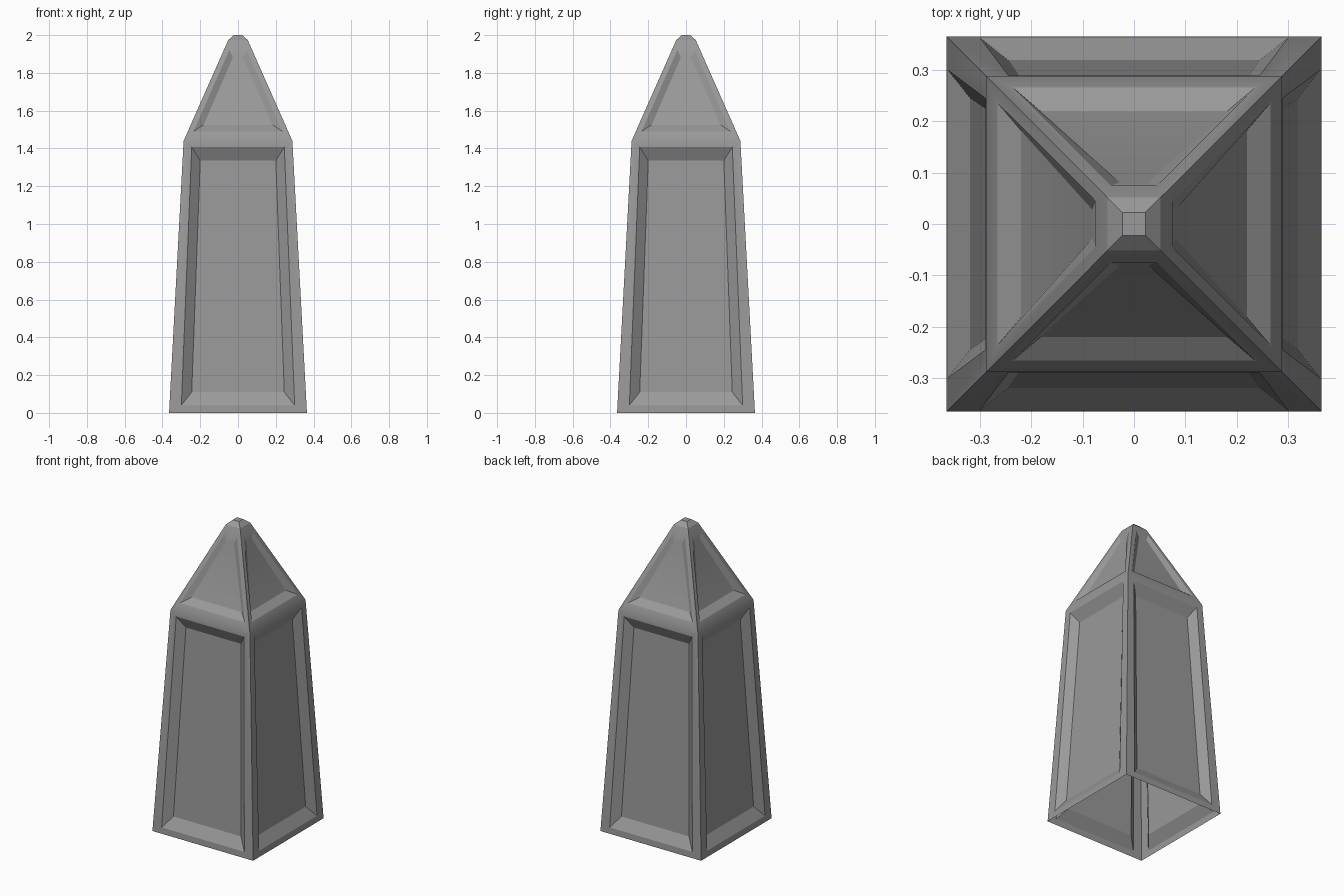
import bpy, bmesh, math
from mathutils import Matrix, Vector

if "Cube" in bpy.data.objects:
    bpy.data.objects.remove(bpy.data.objects["Cube"])

# half-width profile (half width, z): base, shoulder, end of spire, tip
PROFILE = [(0.365, 0), (0.288, 1.44), (0.052, 1.973), (0.022, 2.0)]


def half(z):
    for (w0, z0), (w1, z1) in zip(PROFILE, PROFILE[1:]):
        if z <= z1:
            return w0 + (w1 - w0) * (z - z0) / (z1 - z0)
    return PROFILE[-1][0]


def trapezoid(bm, bottom, top, low=0.0, high=0.0):
    """Corners on the front face, sunk by low/high; bottom/top = (half width, z)."""
    pts = [(-bottom[0], bottom[1], low), (bottom[0], bottom[1], low),
           (top[0], top[1], high), (-top[0], top[1], high)]
    return [bm.verts.new((x, d - half(z), z)) for x, z, d in pts]


def bridge(bm, a, b):
    for i in range(4):
        j = (i + 1) % 4
        bm.faces.new((a[i], a[j], b[j], b[i]))


def panelled_face(bm, outer, rim, floor, low, high):
    """Frame, sloped bevel and sunken floor."""
    a = trapezoid(bm, *outer)
    b = trapezoid(bm, *rim)
    c = trapezoid(bm, *floor, low, high)
    bridge(bm, a, b)
    bridge(bm, b, c)
    bm.faces.new(c)


bm = bmesh.new()
# wall panel
panelled_face(bm, PROFILE[0:2], [(0.30, 0.04), (0.245, 1.408)],
              [(0.245, 0.11), (0.20, 1.335)], 0.04, 0.04)
# spire panel, shallower towards the top
panelled_face(bm, PROFILE[1:3], [(0.236, 1.49), (0.045, 1.922)],
              [(0.182, 1.525), (0.028, 1.88)], 0.03, 0.012)
# sloped tip
bm.faces.new(trapezoid(bm, PROFILE[2], PROFILE[3]))

# repeat the front on all four sides
front = bm.verts[:] + bm.edges[:] + bm.faces[:]
for k in (1, 2, 3):
    new = bmesh.ops.duplicate(bm, geom=front)["geom"]
    bmesh.ops.rotate(bm, verts=[g for g in new if isinstance(g, bmesh.types.BMVert)],
                     cent=Vector(), matrix=Matrix.Rotation(k * math.pi / 2, 3, 'Z'))

# flat cap on the tip; the underside stays open
w, z = PROFILE[-1]
bm.faces.new([bm.verts.new((x, y, z)) for x, y in ((-w, -w), (w, -w), (w, w), (-w, w))])
bmesh.ops.remove_doubles(bm, verts=bm.verts[:], dist=0.0005)
bmesh.ops.recalc_face_normals(bm, faces=bm.faces[:])

mesh = bpy.data.meshes.new("obelisk")
bm.to_mesh(mesh)
bm.free()
obj = bpy.data.objects.new("obelisk", mesh)
bpy.context.collection.objects.link(obj)

# dark grey stone
stone = bpy.data.materials.new("dark_stone")
stone.diffuse_color = (0.32, 0.32, 0.32, 1)
stone.use_nodes = True
stone.node_tree.nodes["Principled BSDF"].inputs["Base Color"].default_value = stone.diffuse_color
mesh.materials.append(stone)

bpy.context.view_layer.objects.active = obj
obj.select_set(True)
bpy.ops.object.shade_smooth_by_angle(angle=math.radians(22))
